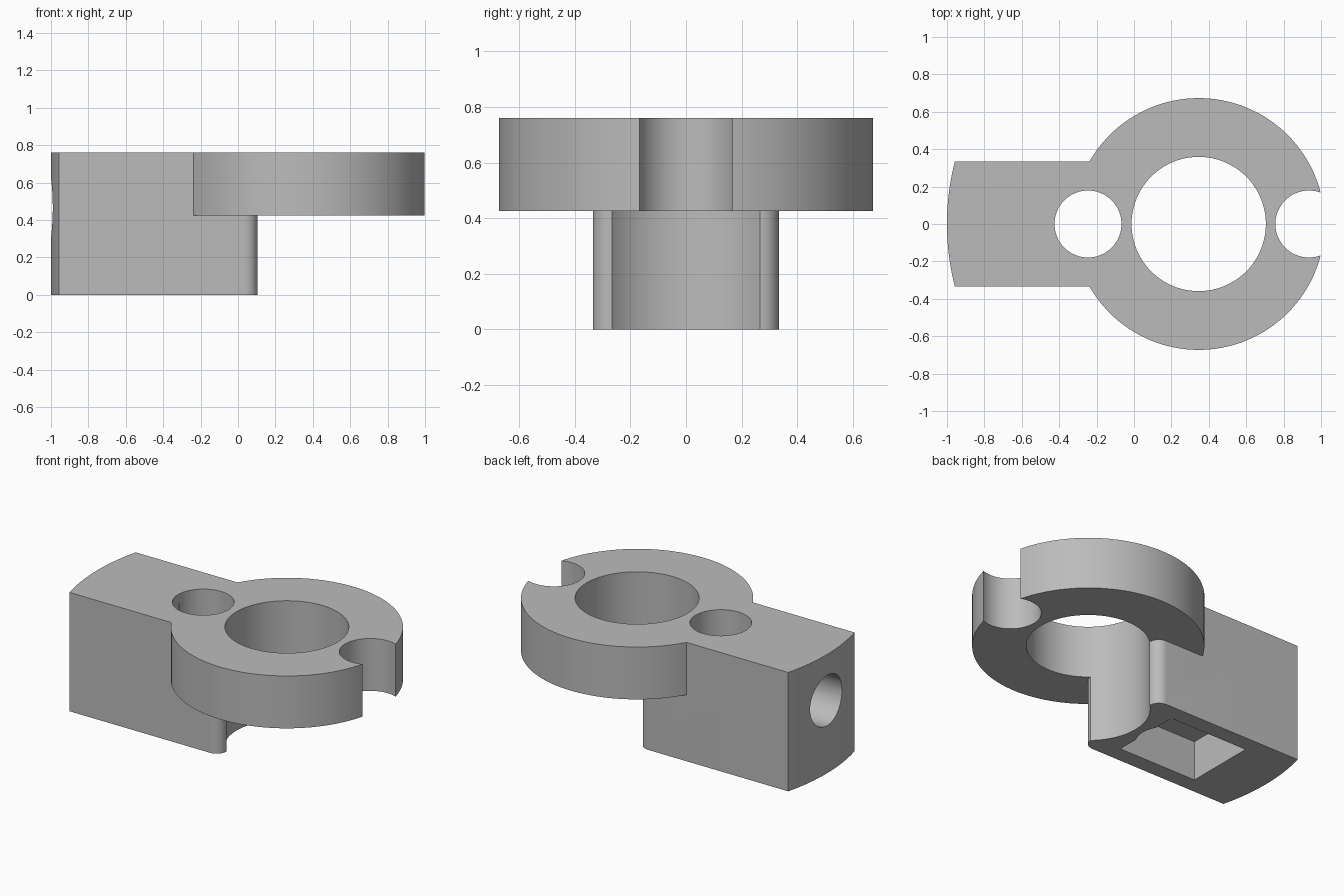
import bpy, bmesh
from math import sin, cos, pi, sqrt, asin
from mathutils import Matrix, Vector

if "Cube" in bpy.data.objects:
    bpy.data.objects.remove(bpy.data.objects["Cube"], do_unlink=True)

# Main dimensions
TOP = 0.76
RING_BASE = 0.425
RING_X, RING_R, BORE_R = 0.346, 0.673, 0.359
HOLE_X, NOTCH_X, HOLE_R = -0.246, 0.935, 0.179
HALF_W, FILLET = 0.335, 0.07
END_X = 0.105

grey = bpy.data.materials.new("plain grey")
grey.use_nodes = True
colour = (0.5, 0.5, 0.5, 1)
grey.diffuse_color = colour
grey.node_tree.nodes["Principled BSDF"].inputs["Base Color"].default_value = colour


def arc(cx, cy, r, start, end, steps):
    return [(cx + r * cos(start + (end - start) * i / steps),
             cy + r * sin(start + (end - start) * i / steps)) for i in range(steps + 1)]


def prism(name, outline, z0, z1):
    """Extrude a closed counter-clockwise outline from z0 to z1."""
    bm = bmesh.new()
    base = bm.faces.new([bm.verts.new((x, y, z0)) for x, y in outline])
    out = bmesh.ops.extrude_face_region(bm, geom=[base])
    top = [v for v in out["geom"] if isinstance(v, bmesh.types.BMVert)]
    bmesh.ops.translate(bm, verts=top, vec=Vector((0, 0, z1 - z0)))
    bmesh.ops.recalc_face_normals(bm, faces=bm.faces)
    mesh = bpy.data.meshes.new(name)
    bm.to_mesh(mesh)
    bm.free()
    mesh.materials.append(grey)
    obj = bpy.data.objects.new(name, mesh)
    bpy.context.collection.objects.link(obj)
    return obj


def cylinder(name, x, r, z0, z1, steps=96):
    return prism(name, arc(x, 0, r, 0, 2 * pi, steps)[:-1], z0, z1)


def combine(target, other, operation):
    """Apply a boolean to target and discard the helper."""
    other.hide_render = True
    mod = target.modifiers.new(operation.lower(), "BOOLEAN")
    mod.operation, mod.solver, mod.object = operation, "EXACT", other
    bpy.context.view_layer.objects.active = target
    bpy.ops.object.modifier_apply(modifier=mod.name)
    bpy.data.objects.remove(other, do_unlink=True)


# Block: end face curved about the ring axis, rounded inner corners
end_r = RING_X + 1
a = asin(HALF_W / end_r)
fx, fy = END_X - FILLET, HALF_W - FILLET
outline = (arc(fx, -fy, FILLET, -pi / 2, 0, 10)
           + arc(fx, fy, FILLET, 0, pi / 2, 10)
           + arc(RING_X, 0, end_r, pi - a, pi + a, 24))
bracket = prism("clamp_bracket", outline, 0, TOP)

# Ring plate
combine(bracket, cylinder("ring_plate", RING_X, RING_R, RING_BASE, TOP, 128), "UNION")

# Vertical bore, small hole and open notch
for name, x, r in (("bore", RING_X, BORE_R), ("small_hole", HOLE_X, HOLE_R),
                   ("edge_notch", NOTCH_X, HOLE_R)):
    combine(bracket, cylinder(name, x, r, -0.2, TOP + 0.2), "DIFFERENCE")

# Rectangular pocket in the underside
pocket = [(-0.65, -0.23), (-0.09, -0.23), (-0.09, 0.23), (-0.65, 0.23)]
combine(bracket, prism("pocket", pocket, -0.2, 0.255), "DIFFERENCE")

# Cross hole from the curved end into the small hole
cross = cylinder("cross_hole", 0, 0.161, HOLE_X, 1.2, 64)
cross.data.transform(Matrix.Translation((0, 0, 0.465)) @ Matrix.Rotation(-pi / 2, 4, "Y")
                     @ Matrix.Diagonal((1, 1, 1, 1)) @ Matrix.Translation((0, 0, -2 * HOLE_X)))
combine(bracket, cross, "DIFFERENCE")

# Smooth curved walls, keep sharp edges
bpy.ops.object.select_all(action="DESELECT")
bracket.select_set(True)
bpy.context.view_layer.objects.active = bracket
bpy.ops.object.shade_smooth_by_angle(angle=pi / 6)
